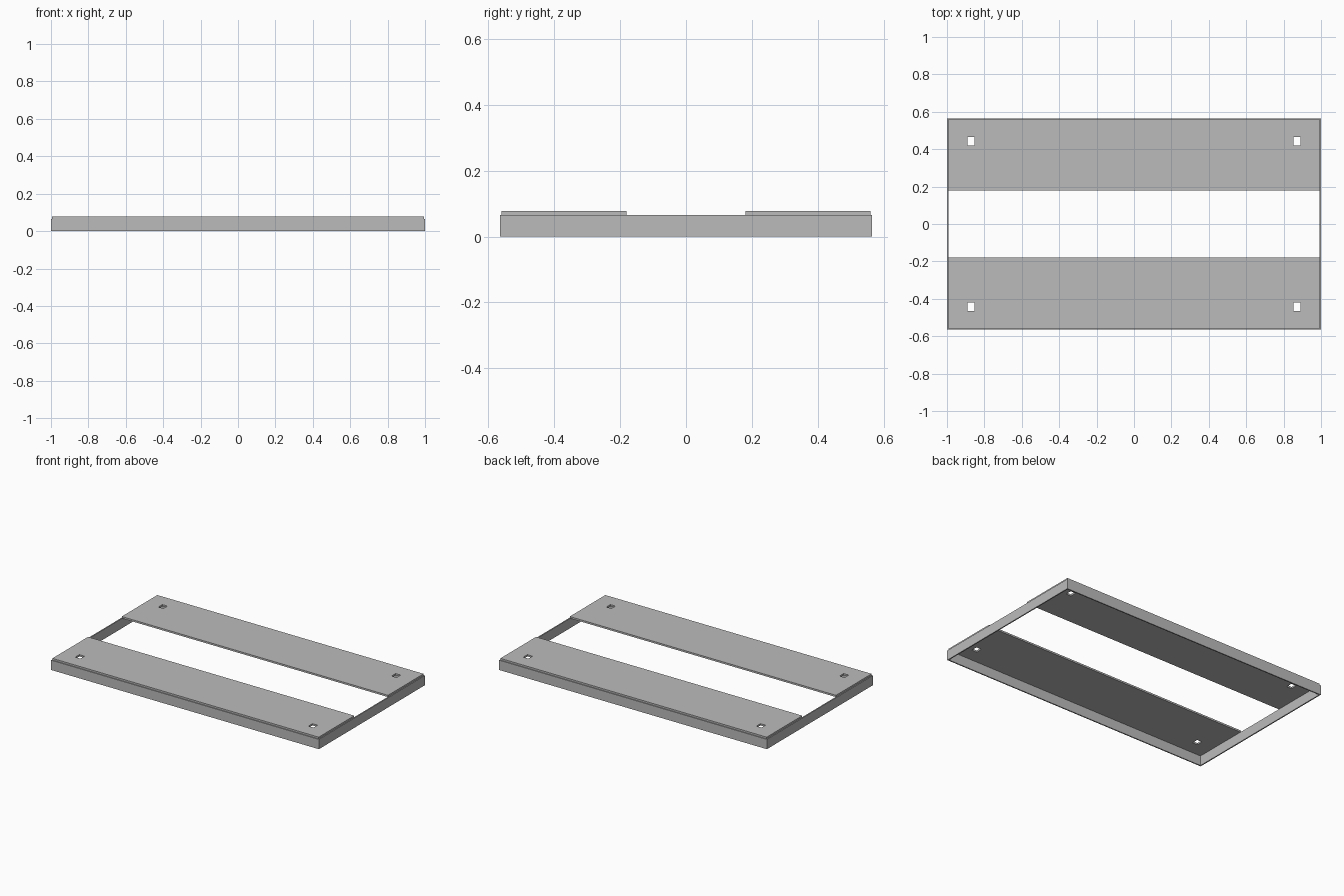
import bpy
import bmesh

cube = bpy.data.objects.get("Cube")
if cube:
    bpy.data.objects.remove(cube, do_unlink=True)

HALF_X, HALF_Y = 1.0, 0.565      # outer half size of the frame
WALL = 0.008                     # frame wall thickness
RIM, TOP = 0.066, 0.078          # top of the frame, top of the plates
INSET = 0.0055                   # plate setback from the frame's outside

grey = bpy.data.materials.new("plain_grey")
grey.use_nodes = True
colour = (0.5, 0.5, 0.5, 1)
grey.diffuse_color = colour
grey.node_tree.nodes["Principled BSDF"].inputs["Base Color"].default_value = colour


def pierced_slab(name, xs, ys, z0, z1, holes):
    """Slab made of grid cells between xs and ys, open at the hole cells."""
    bm = bmesh.new()
    grid = [[bm.verts.new((x, y, z0)) for y in ys] for x in xs]
    for i in range(len(xs) - 1):
        for j in range(len(ys) - 1):
            if (i, j) not in holes:
                bm.faces.new((grid[i][j], grid[i + 1][j],
                              grid[i + 1][j + 1], grid[i][j + 1]))
    # Raise a copy of the outline, keeping the lower faces
    geom = bmesh.ops.extrude_face_region(bm, geom=bm.faces[:], use_keep_orig=True)["geom"]
    raised = [v for v in geom if isinstance(v, bmesh.types.BMVert)]
    bmesh.ops.translate(bm, verts=raised, vec=(0, 0, z1 - z0))
    bmesh.ops.recalc_face_normals(bm, faces=bm.faces[:])
    mesh = bpy.data.meshes.new(name)
    bm.to_mesh(mesh)
    bm.free()
    mesh.materials.append(grey)
    obj = bpy.data.objects.new(name, mesh)
    bpy.context.collection.objects.link(obj)
    return obj


# Open rectangular frame
pierced_slab("frame",
             [-HALF_X, WALL - HALF_X, HALF_X - WALL, HALF_X],
             [-HALF_Y, WALL - HALF_Y, HALF_Y - WALL, HALF_Y],
             0, RIM, {(1, 1)})

# Two deck plates, each with a slot near both ends
half = HALF_X - INSET
plate_x = [-half, -0.89, -0.852, 0.852, 0.89, half]
plate_y = [0.18, 0.421, 0.465, HALF_Y - INSET]
for name, side in (("front_plate", -1), ("back_plate", 1)):
    pierced_slab(name, plate_x, sorted(side * y for y in plate_y),
                 RIM, TOP, {(1, 1), (3, 1)})
